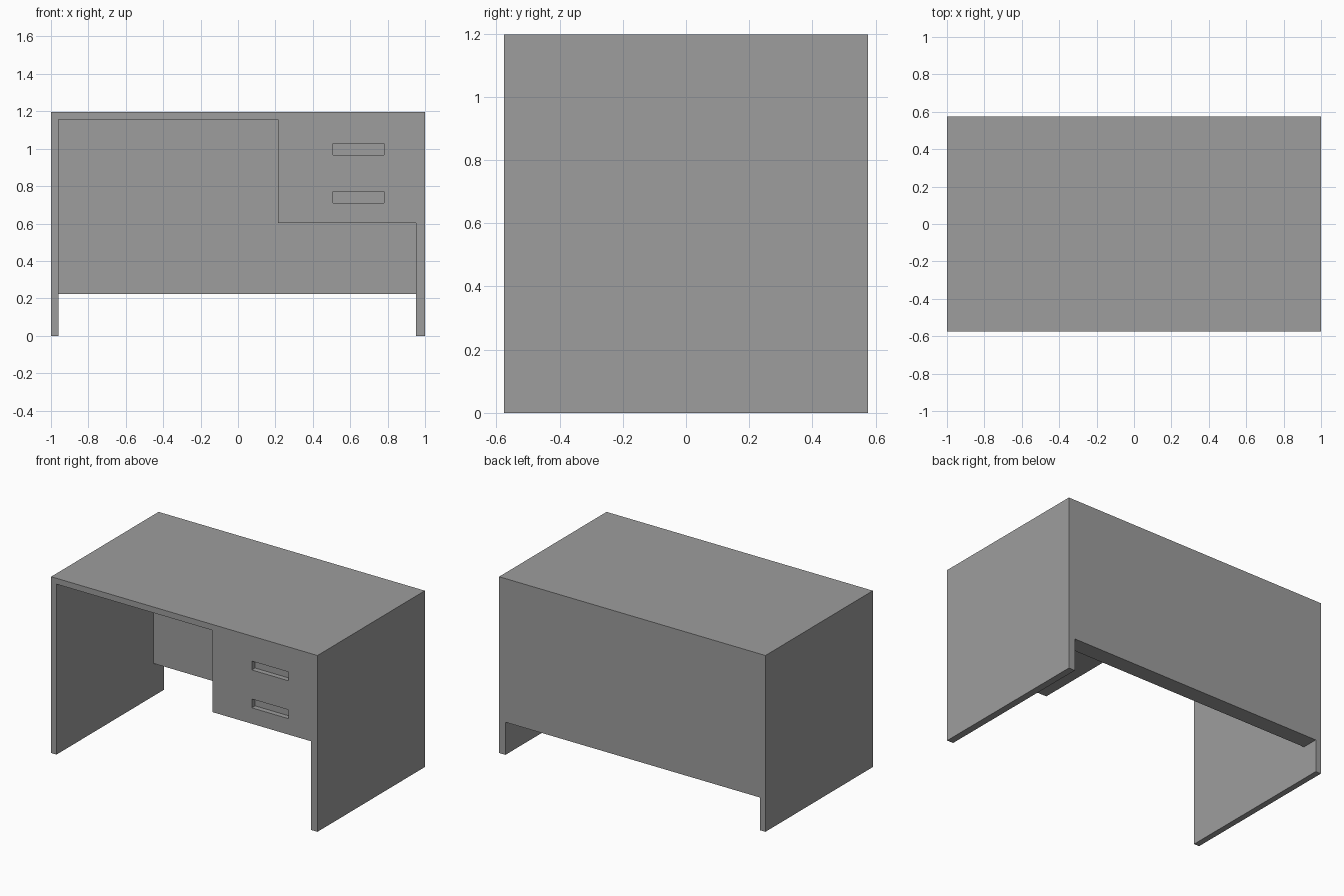
import bpy
import bmesh

cube = bpy.data.objects.get("Cube")
if cube:
    bpy.data.objects.remove(cube, do_unlink=True)

# Single grey finish
grey = bpy.data.materials.new("grey")
grey.use_nodes = True
colour = (0.34, 0.34, 0.34, 1)
grey.diffuse_color = colour
grey.node_tree.nodes["Principled BSDF"].inputs["Base Color"].default_value = colour


def prism(name, profile, y0, y1):
    """Extrude an (x, z) profile from y0 to y1."""
    bm = bmesh.new()
    face = bm.faces.new([bm.verts.new((x, y0, z)) for x, z in profile])
    ext = bmesh.ops.extrude_face_region(bm, geom=[face])
    moved = [v for v in ext["geom"] if isinstance(v, bmesh.types.BMVert)]
    bmesh.ops.translate(bm, verts=moved, vec=(0, y1 - y0, 0))
    bmesh.ops.recalc_face_normals(bm, faces=bm.faces)
    mesh = bpy.data.meshes.new(name)
    bm.to_mesh(mesh)
    bm.free()
    mesh.materials.append(grey)
    obj = bpy.data.objects.new(name, mesh)
    bpy.context.collection.objects.link(obj)
    return obj


def rect(x0, x1, z0, z1):
    return [(x0, z0), (x1, z0), (x1, z1), (x0, z1)]


def cut(obj, cutter):
    """Subtract the cutter from obj, then remove it."""
    cutter.hide_render = True
    mod = obj.modifiers.new("cut", 'BOOLEAN')
    mod.operation = 'DIFFERENCE'
    mod.solver = 'EXACT'
    mod.object = cutter
    bpy.context.view_layer.objects.active = obj
    bpy.ops.object.modifier_apply(modifier=mod.name)
    bpy.data.objects.remove(cutter, do_unlink=True)


HALF = 0.576          # half depth
LEFT, RIGHT = -0.96, 0.953   # inner faces of the side panels

# Desk body
desk = prism("desk", rect(-1, 1, 0, 1.197), -HALF, HALF)

# Kneehole around the drawer box, stopping at the back panel
kneehole = [(LEFT, -0.1), (RIGHT, -0.1), (RIGHT, 0.602),
            (0.213, 0.602), (0.213, 1.157), (LEFT, 1.157)]
cut(desk, prism("kneehole_cutter", kneehole, -0.8, HALF - 0.112))

# Gap under the back panel
cut(desk, prism("floor_gap_cutter", rect(LEFT, RIGHT, -0.1, 0.222), 0, 0.8))

# Recessed drawer handles
for z in (0.71, 0.967):
    cut(desk, prism("handle_cutter", rect(0.507, 0.781, z, z + 0.06),
                    -0.8, -HALF + 0.035))
